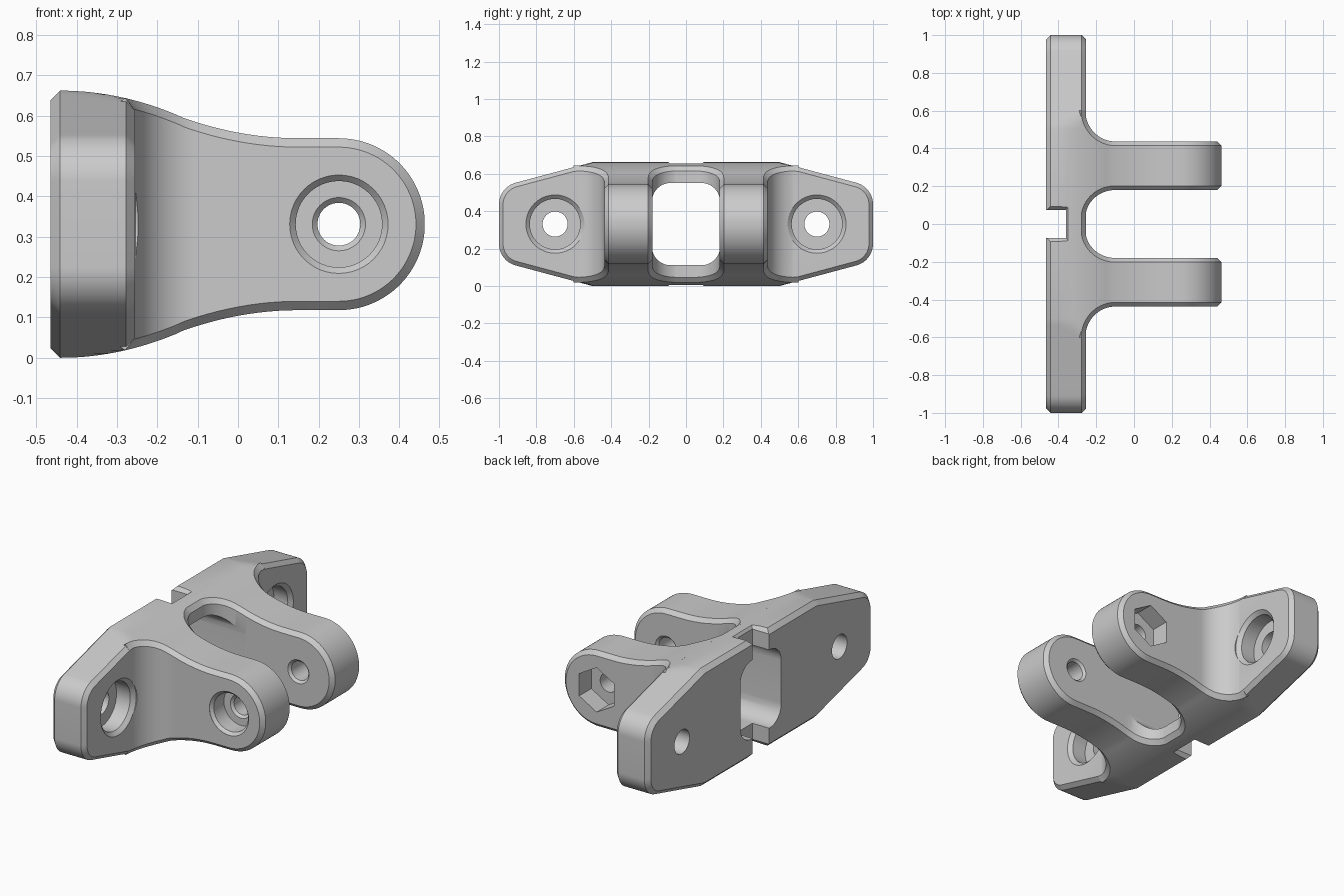
import bpy, bmesh
from math import sin, cos, radians, pi

if "Cube" in bpy.data.objects:
    bpy.data.objects.remove(bpy.data.objects["Cube"])

ZC = 0.331      # mid height of the part
C = 0.022       # chamfer size
R = 0.213       # arm tip radius
PIVOT = 0.25    # x of the pivot hole


def half_height(x):
    """Side silhouette: half height of the body at x."""
    if x < -0.145:
        return 0.331 - 0.72 * max(0, x + 0.44) ** 2
    return 0.213 + 0.62 * max(0, 0.15 - x) ** 2


def loft(name, loops, caps=None):
    """Skin a list of equal-length loops into a closed solid."""
    bm = bmesh.new()
    rows = [[bm.verts.new((x, y, z + ZC)) for x, y, z in lp] for lp in loops]
    n = len(rows[0])
    for a, b in zip(rows, rows[1:]):
        for i in range(n):
            j = (i + 1) % n
            bm.faces.new((a[i], a[j], b[j], b[i]))
    for row in (rows[0], rows[-1]):
        for idx in caps or [range(n)]:
            bm.faces.new([row[i] for i in idx])
    bmesh.ops.recalc_face_normals(bm, faces=bm.faces)
    me = bpy.data.meshes.new(name)
    bm.to_mesh(me)
    bm.free()
    ob = bpy.data.objects.new(name, me)
    bpy.context.collection.objects.link(ob)
    return ob


def turned(name, axis, centre, steps, n=48, phase=0.0):
    """Lathe-like cutter: steps are (position along axis, radius)."""
    loops = []
    for p, r in steps:
        ring = [(r * cos(phase + 2 * pi * i / n), r * sin(phase + 2 * pi * i / n)) for i in range(n)]
        if axis == 'X':
            loops.append([(p, centre + u, v) for u, v in ring])
        else:
            loops.append([(centre + u, p, v) for u, v in ring])
    return loft(name, loops)


def four_way(q):
    """Mirror a quadrant of (y, z) points into a full loop."""
    r = q[::-1]
    return q + [(-y, z) for y, z in r] + [(-y, -z) for y, z in q] + [(y, -z) for y, z in r]


# Base plate: tapered outline lofted along x, chamfered front and back
def plate_loop(x, inset):
    r = 0.12 - inset
    q = [(0.88 + r * cos(radians(a)), 0.105 + r * sin(radians(a))) for a in range(0, 76, 5)]
    y0, z0 = q[-1]
    y1, z1 = 0.5 - 0.13 * inset, 0.331 - inset
    q += [(y0 + (y1 - y0) * t / 12, z0 + (z1 - z0) * t / 12) for t in range(1, 13)]
    top = half_height(x) - inset
    return [(x, y, z) for y, z in four_way([(y, min(z, top)) for y, z in q])]


stations = [(-0.465, 0.024), (-0.441, 0)]
stations += [(-0.441 + 0.164 * i / 8, 0) for i in range(1, 9)] + [(-0.255, C)]
body = loft("bracket_body", [plate_loop(x, i) for x, i in stations])


# Arms: chamfered section with flared roots and rounded tips
def arm(name, s):
    def section(xc, zc, xw, zw, ci, co, wi, wo):
        return [(xc, s * ci, zc), (xc, s * co, zc), (xw, s * wo, zw), (xw, s * wo, -zw),
                (xc, s * co, -zc), (xc, s * ci, -zc), (xw, s * wi, -zw), (xw, s * wi, zw)]

    def root(phi, x=None, shift=0.0):
        sn, cs = sin(phi), cos(phi)
        xw = -0.1 - 0.158 * sn - shift if x is None else x
        xc = xw - C * sn
        wo = 0.437 + 0.165 * (1 - cs)
        wi = 0.18 - 0.15 * (1 - cs)
        return section(xc, half_height(xc) - shift, xw, half_height(xw) - C - shift,
                       wi + C * cs, wo - C * cs, wi, wo)

    loops = [root(pi / 2, shift=0.03)]
    loops += [root(radians(90 - 6 * i)) for i in range(16)]
    loops += [root(0, -0.1 + 0.025 * i) for i in range(1, 14)]
    for i in range(23):
        a = radians(90 - 86 * i / 22)
        loops.append(section(PIVOT + R * cos(a), R * sin(a),
                             PIVOT + (R - C) * cos(a), (R - C) * sin(a),
                             0.18 + C, 0.437 - C, 0.18, 0.437))
    return loft(name, loops, [(0, 1, 4, 5), (1, 2, 3, 4), (5, 6, 7, 0)])


jobs = [(arm("left_arm", 1), 'UNION'), (arm("right_arm", -1), 'UNION')]
cutters = []

# Central window with rounded corners
quad = [(0.082 + 0.1 * cos(radians(a)), 0.12 + 0.1 * sin(radians(a))) for a in range(0, 91, 6)]
cutters.append(loft("window_cutter", [[(x, y, z) for y, z in four_way(quad)] for x in (-0.6, -0.08)]))

# Vertical slot in the back face, flared at top and bottom
slot = []
for z, w, x in ((-0.4, 0.097, -0.342), (-0.335, 0.097, -0.342), (-0.31, 0.075, -0.36),
                (0.31, 0.075, -0.36), (0.335, 0.097, -0.342), (0.4, 0.097, -0.342)):
    slot.append([(-0.6, -w, z), (x, -w, z), (x, w, z), (-0.6, w, z)])
cutters.append(loft("slot_cutter", slot))

# Counterbored mounting holes
for s in (1, -1):
    cutters.append(turned("mount_hole_cutter", 'X', 0.7 * s,
                          [(-0.6, 0.067), (-0.36, 0.067), (-0.36, 0.135),
                           (-0.275, 0.135), (-0.254, 0.157), (-0.1, 0.157)]))

# Pivot hole with bolt-head counterbore in front and hex nut pocket behind
cutters.append(turned("pivot_hole_cutter", 'Y', PIVOT,
                      [(-0.6, 0.122), (-0.436, 0.122), (-0.42, 0.107), (-0.33, 0.107),
                       (-0.33, 0.066), (-0.317, 0.053), (-0.193, 0.053), (-0.179, 0.067),
                       (0.179, 0.067), (0.193, 0.053), (0.6, 0.053)]))
cutters.append(turned("nut_pocket_cutter", 'Y', PIVOT, [(0.33, 0.125), (0.6, 0.125)], 6, pi / 2))

# Join the arms and cut the openings
jobs += [(c, 'DIFFERENCE') for c in cutters]
bpy.context.view_layer.objects.active = body
for ob, op in jobs:
    ob.hide_render = True
    mod = body.modifiers.new(op.lower(), 'BOOLEAN')
    mod.operation = op
    mod.solver = 'EXACT'
    mod.object = ob
    bpy.ops.object.modifier_apply(modifier=mod.name)
    bpy.data.objects.remove(ob, do_unlink=True)

bpy.ops.object.select_all(action='DESELECT')
body.select_set(True)
bpy.ops.object.shade_smooth_by_angle(angle=radians(25))
